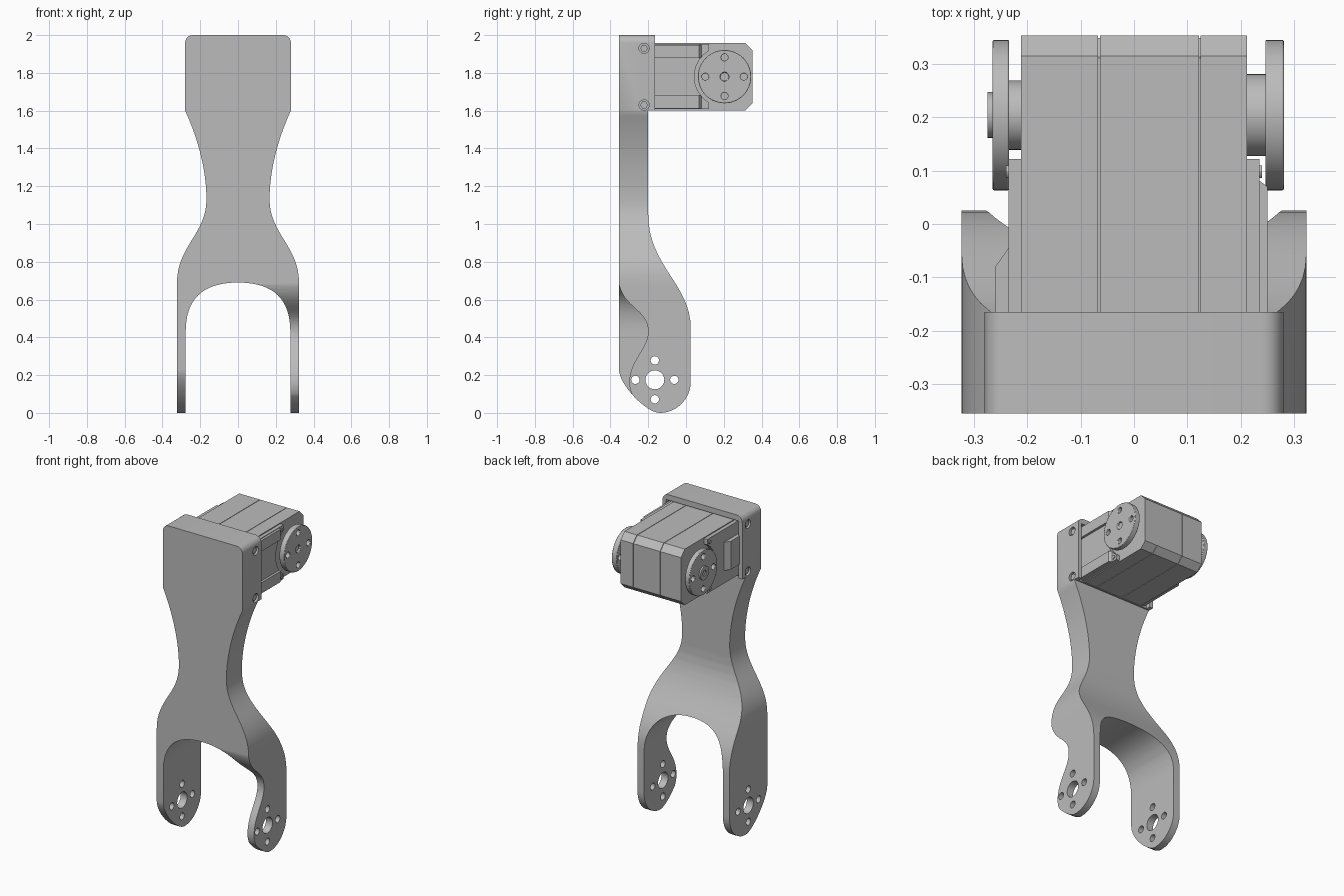
import bpy, bmesh, math
from mathutils import Vector, Matrix
from mathutils.geometry import interpolate_bezier

if "Cube" in bpy.data.objects:
    bpy.data.objects.remove(bpy.data.objects["Cube"])

grey = bpy.data.materials.new("plain grey")
grey.use_nodes = True
grey.diffuse_color = (0.5, 0.5, 0.5, 1)
grey.node_tree.nodes["Principled BSDF"].inputs["Base Color"].default_value = (0.5, 0.5, 0.5, 1)


def to_object(name, bm):
    bmesh.ops.recalc_face_normals(bm, faces=bm.faces)
    mesh = bpy.data.meshes.new(name)
    bm.to_mesh(mesh)
    bm.free()
    mesh.materials.append(grey)
    obj = bpy.data.objects.new(name, mesh)
    bpy.context.collection.objects.link(obj)
    return obj


def prism(name, pts, axis, lo, hi):
    """Extrude a flat outline along one axis from lo to hi."""
    place = {"X": lambda a, b, d: (d, a, b),
             "Y": lambda a, b, d: (a, d, b),
             "Z": lambda a, b, d: (a, b, d)}[axis]
    bm = bmesh.new()
    face = bm.faces.new([bm.verts.new(place(a, b, lo)) for a, b in pts])
    top = bmesh.ops.extrude_face_region(bm, geom=[face])["geom"]
    shift = Vector(place(0, 0, hi - lo))
    bmesh.ops.translate(bm, vec=shift, verts=[v for v in top if isinstance(v, bmesh.types.BMVert)])
    return to_object(name, bm)


def box(name, x0, x1, y0, y1, z0, z1):
    return prism(name, [(x0, y0), (x1, y0), (x1, y1), (x0, y1)], "Z", z0, z1)


def disc(name, x0, x1, y, z, r, n=40):
    """Cylinder lying along x."""
    pts = [(y + r * math.cos(math.tau * i / n), z + r * math.sin(math.tau * i / n)) for i in range(n)]
    return prism(name, pts, "X", x0, x1)


def curve(a, b, c, d, n=16):
    return [tuple(p) for p in interpolate_bezier(Vector(a), Vector(b), Vector(c), Vector(d), n + 1)]


def boolean(obj, cutter, op="DIFFERENCE"):
    cutter.hide_render = True
    mod = obj.modifiers.new("cut", "BOOLEAN")
    mod.operation, mod.object, mod.solver = op, cutter, "EXACT"
    bpy.context.view_layer.objects.active = obj
    bpy.ops.object.modifier_apply(modifier=mod.name)
    bpy.data.objects.remove(cutter)


def bevel(obj, width):
    mod = obj.modifiers.new("bevel", "BEVEL")
    mod.width, mod.segments, mod.limit_method = width, 2, "ANGLE"
    mod.angle_limit = math.radians(50)


def bolt_circle(y, z, r):
    return [(y + r, z), (y - r, z), (y, z + r), (y, z - r)]


# Bracket: front outline crossed with side outline
half = [(0, 2), (0.24, 2)] + curve((0.24, 2), (0.262, 2), (0.28, 1.982), (0.28, 1.96), 6)[1:]
half += curve((0.28, 1.6), (0.21, 1.45), (0.167, 1.28), (0.167, 1.13))
half += curve((0.167, 1.13), (0.167, 0.95), (0.323, 0.88), (0.323, 0.69))[1:] + [(0.323, -0.1)]
bracket = prism("bracket", half + [(-x, z) for x, z in reversed(half[1:])], "Y", -0.5, 0.3)

side = [(-0.355, 2.1), (-0.165, 2.1), (-0.165, 1.6), (-0.2, 1.6)]
side += curve((-0.2, 1.05), (-0.2, 0.78), (0.025, 0.68), (0.025, 0.45))
side += curve((0.025, 0.165), (0.025, 0.074), (-0.049, 0), (-0.14, 0))
side += curve((-0.14, 0), (-0.21, 0), (-0.355, 0.15), (-0.355, 0.23))[1:]
boolean(bracket, prism("side_outline", side, "X", -0.6, 0.6), "INTERSECT")

# Arch between the two fork arms
arch = [(0.277, -0.2)] + curve((0.277, 0.43), (0.277, 0.6), (0.19, 0.69), (0, 0.69))
arch += [(-x, z) for x, z in reversed(arch[:-1])]
boolean(bracket, prism("arch_cutter", arch, "Y", -0.6, 0.6))

# Front notch on one arm
notch = curve((-0.357, 0.69), (-0.33, 0.55), (-0.2, 0.55), (-0.2, 0.43))
notch += curve((-0.2, 0.43), (-0.2, 0.34), (-0.3, 0.28), (-0.3, 0.16))[1:]
notch += curve((-0.3, 0.16), (-0.3, 0.11), (-0.275, 0.08), (-0.25, 0.052), 8)[1:]
notch += [(-0.22, -0.1), (-0.45, -0.1), (-0.45, 0.69)]
boolean(bracket, prism("notch_cutter", notch, "X", 0.05, 0.5))

# Pivot and bolt holes through both arms
boolean(bracket, disc("pivot_cutter", -0.5, 0.5, -0.165, 0.175, 0.05, 32))
for y, z in bolt_circle(-0.165, 0.175, 0.103):
    boolean(bracket, disc("bolt_cutter", -0.5, 0.5, y, z, 0.022, 20))

# Motor pocket and sunken side screws
boolean(bracket, box("pocket_cutter", -0.255, 0.255, -0.19, -0.1, 1.5, 1.965))
parts = [bracket]
for s in (-1, 1):
    for z in (1.63, 1.93):
        a, b = sorted((s * 0.265, s * 0.4))
        boolean(bracket, disc("screw_cutter", a, b, -0.222, z, 0.027, 20))
        a, b = sorted((s * 0.262, s * 0.273))
        parts.append(disc("bracket_screw", a, b, -0.222, z, 0.02, 6))

# Motor case: three slices with fine seams over a core
Y, Z = 0.204, 1.78
case = [(-0.25, 1.602), (0.315, 1.602), (0.353, 1.64), (0.353, 1.918), (0.315, 1.958), (-0.25, 1.958)]
for name, a, b in (("right", -0.212, -0.067), ("middle", -0.064, 0.122), ("left", 0.125, 0.212)):
    parts.append(prism("motor_case_" + name, case, "X", a, b))
core = [(y - 0.004 if y > 0 else y, Z + (z - Z) * 0.98) for y, z in case]
parts.append(prism("motor_core", core, "X", -0.2, 0.2))

for s, label in ((1, "left"), (-1, "right")):
    def span(a, b):
        return sorted((s * a, s * b))

    # Side cheek with a round clearance around the horn
    cheek = box("motor_cheek_" + label, *span(0.205, 0.235), -0.25, 0.122, 1.608, 1.952)
    boolean(cheek, disc("horn_clearance", *span(0.212, 0.3), Y, Z, 0.16, 48))
    parts.append(cheek)
    if s > 0:
        for z0, z1 in ((1.612, 1.68), (1.88, 1.948)):
            rail = prism("case_rail", [(0.23, -0.25), (0.25, -0.25), (0.25, 0.07), (0.23, 0.085)], "Z", z0, z1)
            boolean(rail, disc("rail_clearance", 0.2, 0.3, Y, Z, 0.16, 48))
            parts.append(rail)
    else:
        plug = [(-0.23, -0.045), (-0.235, -0.045), (-0.26, -0.08), (-0.26, -0.25), (-0.23, -0.25)]
        parts.append(prism("connector_cover", plug, "Z", 1.69, 1.87))
    for z in (1.632, 1.928):
        parts.append(disc("case_screw", *span(0.23, 0.24), 0.098, z, 0.012, 12))

    # Output horn with hub and bolt holes
    near, far, hub = (0.246, 0.281, 0.077) if s > 0 else (0.234, 0.265, 0.065)
    parts.append(disc("horn_hub_" + label, *span(0.205, near + 0.002), Y, Z, hub))
    horn = disc("horn_" + label, *span(near, far), Y, Z, 0.141, 56)
    for y, z in bolt_circle(Y, Z, 0.102):
        boolean(horn, disc("horn_hole", *span(near - 0.02, far + 0.02), y, z, 0.018, 16))
    if s > 0:
        boolean(horn, disc("horn_centre", *span(far - 0.012, far + 0.02), Y, Z, 0.023, 20))
    else:
        boss = disc("horn_boss", *span(far - 0.002, 0.275), Y, Z, 0.043, 24)
        boolean(boss, disc("boss_hole", *span(far + 0.002, 0.3), Y, Z, 0.02, 6))
        parts.append(boss)
    bevel(horn, 0.003)
    parts.append(horn)

# Smooth curved walls, keep hard edges
for obj in parts:
    bpy.ops.object.select_all(action="DESELECT")
    obj.select_set(True)
    bpy.context.view_layer.objects.active = obj
    bpy.ops.object.shade_smooth_by_angle(angle=math.radians(30))
